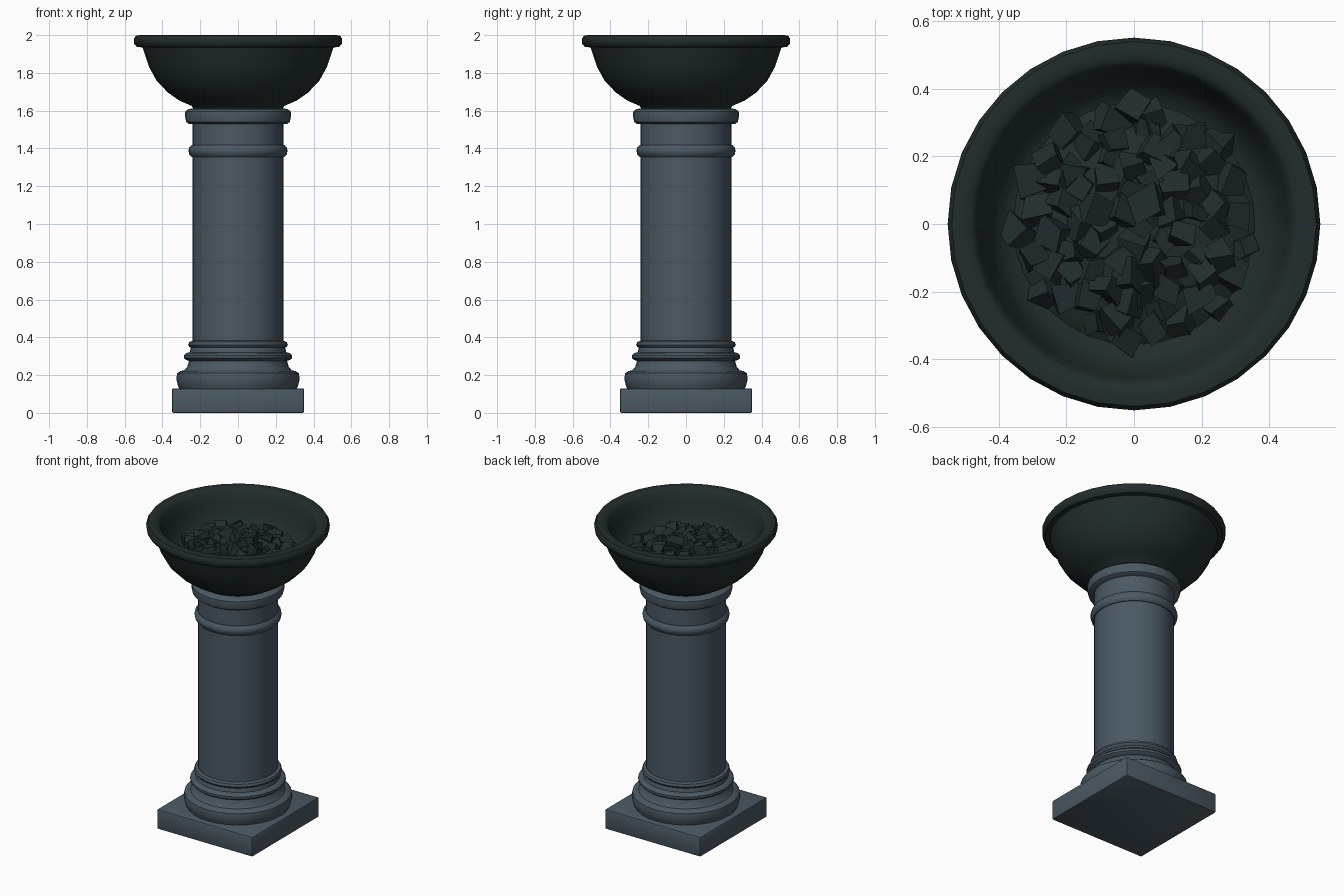
import bpy, bmesh, math, random
from mathutils import Vector, Matrix, Euler

if "Cube" in bpy.data.objects:
    bpy.data.objects.remove(bpy.data.objects["Cube"])

random.seed(7)


def material(name, rgb):
    m = bpy.data.materials.new(name)
    m.diffuse_color = (*rgb, 1)
    m.use_nodes = True
    m.node_tree.nodes["Principled BSDF"].inputs["Base Color"].default_value = m.diffuse_color
    return m


stone = material("slate stone", (0.070, 0.100, 0.125))
iron = material("dark iron", (0.016, 0.026, 0.026))


def finish(name, bm, mat, angle=None):
    bmesh.ops.recalc_face_normals(bm, faces=bm.faces[:])
    me = bpy.data.meshes.new(name)
    bm.to_mesh(me)
    bm.free()
    me.materials.append(mat)
    ob = bpy.data.objects.new(name, me)
    bpy.context.collection.objects.link(ob)
    if angle:
        bpy.ops.object.select_all(action='DESELECT')
        ob.select_set(True)
        bpy.context.view_layer.objects.active = ob
        bpy.ops.object.shade_smooth_by_angle(angle=math.radians(angle))
    return ob


def lathe(name, profile, mat, sides=32, angle=40):
    """Revolve (radius, z) points that start and end on the axis."""
    bm = bmesh.new()
    rings = []
    for r, z in profile:
        n = 1 if r == 0 else sides
        rings.append([bm.verts.new((r * math.cos(math.tau * i / sides),
                                    r * math.sin(math.tau * i / sides), z)) for i in range(n)])
    for a, b in zip(rings, rings[1:]):
        for i in range(sides):
            j = (i + 1) % sides
            quad = [a[i % len(a)], a[j % len(a)], b[j % len(b)], b[i % len(b)]]
            bm.faces.new(list(dict.fromkeys(quad)))
    return finish(name, bm, mat, angle)


# Square plinth with slightly eased edges
bm = bmesh.new()
bmesh.ops.create_cube(bm, size=1, matrix=Matrix.Translation((0, 0, 0.065)) @ Matrix.Diagonal((0.7, 0.7, 0.13, 1)))
bmesh.ops.bevel(bm, geom=bm.edges[:], offset=0.008, segments=2, profile=0.5, affect='EDGES')
finish("plinth", bm, stone, 40)

# Moulded column foot
lathe("column_base", [
    (0, 0.12), (0.31, 0.125), (0.32, 0.15), (0.327, 0.18), (0.322, 0.21), (0.305, 0.222),
    (0.285, 0.225), (0.268, 0.245), (0.26, 0.275), (0.275, 0.28), (0.287, 0.29),
    (0.287, 0.305), (0.275, 0.317), (0.256, 0.32), (0.25, 0.345), (0.258, 0.35),
    (0.264, 0.36), (0.258, 0.375), (0.24, 0.382), (0, 0.382)], stone)

# Plain shaft
lathe("column_shaft", [(0, 0.36), (0.24, 0.36), (0.24, 1.55), (0, 1.55)], stone)

# Raised bands at the top of the column
lathe("column_band", [
    (0, 1.355), (0.245, 1.355), (0.258, 1.368), (0.262, 1.388), (0.258, 1.405),
    (0.245, 1.418), (0, 1.418)], stone)
lathe("capital_ring", [
    (0, 1.53), (0.26, 1.53), (0.274, 1.54), (0.281, 1.57), (0.279, 1.595),
    (0.265, 1.608), (0.24, 1.612), (0, 1.612)], stone)

# Hollow fire bowl with rolled rim
lathe("fire_bowl", [
    (0, 1.60), (0.23, 1.60), (0.245, 1.625), (0.31, 1.653), (0.37, 1.695), (0.43, 1.757),
    (0.47, 1.83), (0.505, 1.935), (0.535, 1.937), (0.55, 1.955), (0.552, 1.98), (0.54, 1.998),
    (0.515, 2.0), (0.485, 1.997), (0.468, 1.98), (0.455, 1.92), (0.43, 1.845),
    (0.40, 1.79), (0.35, 1.765), (0, 1.765)], iron)

# Low mound beneath the coals
lathe("coal_bed", [(0, 1.75), (0.37, 1.76), (0.33, 1.79), (0.2, 1.83), (0, 1.845)], iron)

# Loose faceted coals scattered in a sunflower layout over the mound
bm = bmesh.new()
COUNT = 75
for k in range(COUNT):
    r = 0.345 * math.sqrt((k + 0.5) / COUNT)
    a = k * 2.39996 + random.uniform(-0.1, 0.1)
    z = 1.845 - 0.065 * (r / 0.345) ** 2 + random.uniform(-0.012, 0.012)
    size = random.uniform(0.055, 0.085)
    turn = Euler([random.uniform(0, math.tau) for _ in range(3)]).to_matrix().to_4x4()
    at = Matrix.Translation((r * math.cos(a), r * math.sin(a), z))
    lump = bmesh.ops.create_cube(bm, size=size, matrix=at @ turn)["verts"]
    for v in lump:
        v.co += Vector([random.uniform(-0.2, 0.2) * size for _ in range(3)])
finish("coals", bm, iron)
